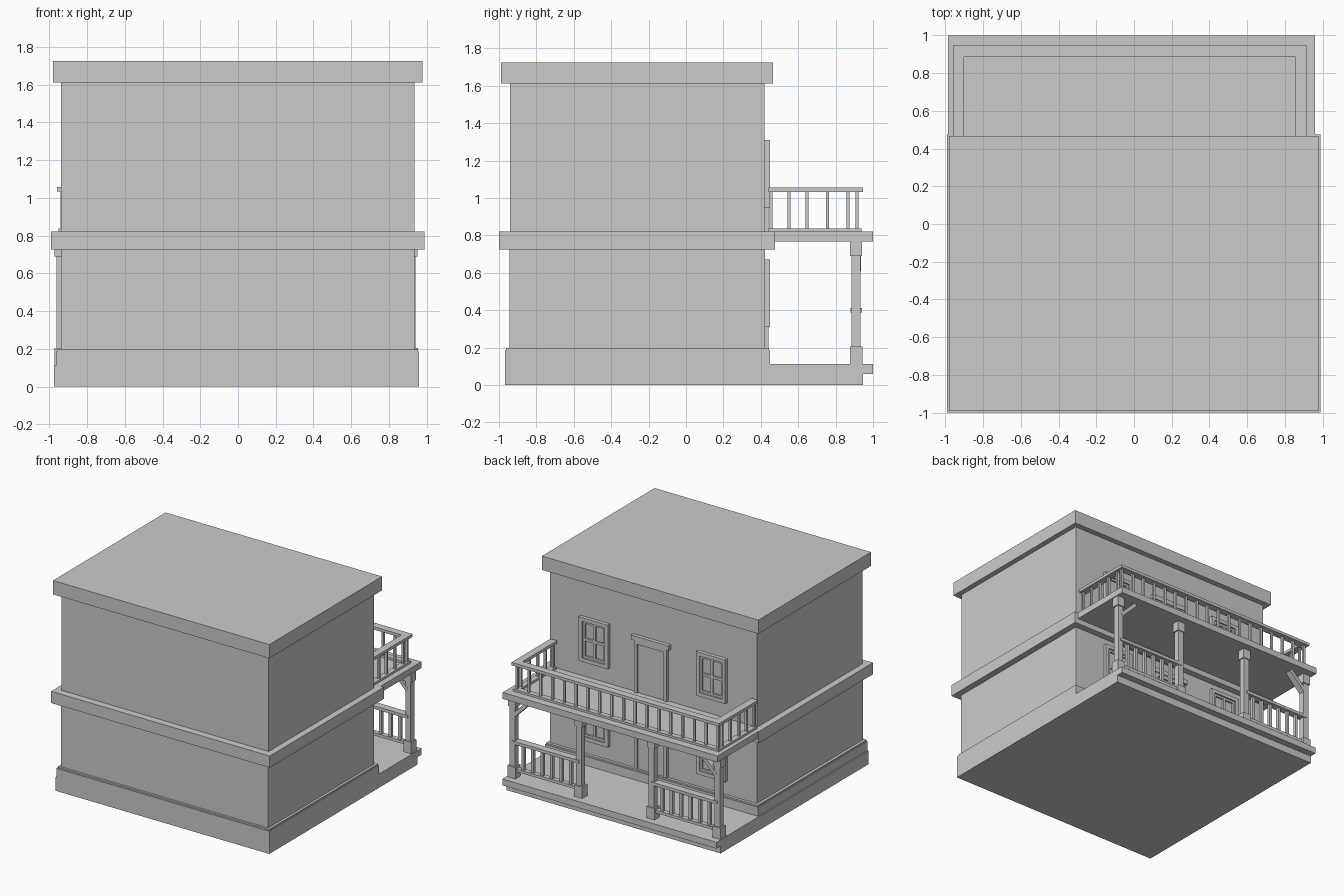
import bpy, bmesh, math
from mathutils import Matrix, Vector


def make(name, boxes, origin=(0, 0, 0)):
    """One object made of boxes given as (x0, x1, y0, y1, z0, z1)."""
    bm = bmesh.new()
    for x0, x1, y0, y1, z0, z1 in boxes:
        mat = Matrix.Translation(((x0 + x1) / 2, (y0 + y1) / 2, (z0 + z1) / 2))
        mat = mat @ Matrix.Diagonal((x1 - x0, y1 - y0, z1 - z0, 1))
        bmesh.ops.create_cube(bm, size=1, matrix=mat)
    me = bpy.data.meshes.new(name)
    bm.to_mesh(me)
    bm.free()
    ob = bpy.data.objects.new(name, me)
    ob.location = origin
    bpy.context.collection.objects.link(ob)
    return ob


def spread(a, b, n):
    return [a + (b - a) * i / (n - 1) for i in range(n)]


# Main building masses
make("foundation", [(-0.975, 0.96, -0.967, 0.945, 0, 0.11)])
make("plinth", [(-0.965, 0.96, -0.967, 0.45, 0.11, 0.185)])
make("plinth_cap", [(-0.96, 0.955, -0.962, 0.445, 0.185, 0.197)])
make("lower_walls", [(-0.937, 0.935, -0.945, 0.422, 0.19, 0.73)])
make("storey_band", [(-0.99, 0.987, -1.0, 0.475, 0.725, 0.82)])
make("upper_walls", [(-0.937, 0.935, -0.94, 0.42, 0.81, 1.62)])
make("roof_slab", [(-0.98, 0.977, -0.99, 0.465, 1.612, 1.725)])

# Porch floor edge and balcony deck
make("porch_floor", [(-0.975, 0.96, 0.45, 1.0, 0.06, 0.112)])
make("balcony_deck", [(-0.985, 0.958, 0.47, 1.0, 0.768, 0.82)])

# Porch posts
YC = 0.91
POSTS = (-0.937, -0.34, 0.315, 0.917)
for x in POSTS:
    make("porch_post", [
        (-0.036, 0.036, -0.034, 0.034, 0.11, 0.205),
        (-0.024, 0.024, -0.024, 0.024, 0.20, 0.70),
        (-0.034, 0.034, -0.032, 0.032, 0.69, 0.77)], (x, YC, 0))

# Diagonal braces at the outer posts
for x, s in ((POSTS[0], 1), (POSTS[3], -1)):
    brace = make("post_brace", [(-0.10, 0.10, -0.026, 0.026, -0.015, 0.015)],
                 (x + s * 0.08, YC, 0.69))
    brace.rotation_euler = (0, -s * math.radians(45), 0)

# Porch railings between outer pairs of posts
for a, b in ((POSTS[0], POSTS[1]), (POSTS[2], POSTS[3])):
    parts = [(a, b, 0.88, 0.94, 0.388, 0.413), (a, b, 0.89, 0.93, 0.165, 0.188)]
    for x in spread(a, b, 8)[1:-1]:
        parts.append((x - 0.012, x + 0.012, YC - 0.012, YC + 0.012, 0.18, 0.395))
    make("porch_railing", parts)

# Balcony railing: front run and two side runs
L, R = -0.93, 0.887
parts = []
for w, z0, z1 in ((0.03, 1.032, 1.056), (0.022, 0.82, 0.838)):
    parts.append((L - w, R + w, 0.915 - w, 0.915 + w, z0, z1))
    for x in (L, R):
        parts.append((x - w, x + w, 0.44, 0.915 - w, z0, z1))
points = [(x, 0.913) for x in spread(L, R, 18)]
points += [(x, y) for x in (L, R) for y in (0.455, 0.55, 0.648, 0.757, 0.865)]
for x, y in points:
    parts.append((x - 0.01, x + 0.01, y - 0.008, y + 0.008, 0.83, 1.04))
make("balcony_railing", parts)

# Windows: outer trim, sash with cross bars, glass
for z in (0.31, 0.95):
    for x in (0.524, -0.537):
        w, h, t = 0.132, 0.36, 0.03
        i = w - t
        make("window_frame", [
            (-w, -i, 0.41, 0.45, 0, h), (i, w, 0.41, 0.45, 0, h),
            (-i, i, 0.41, 0.45, 0, t), (-i, i, 0.41, 0.45, h - t, h)], (x, 0, z))
        s = i - 0.018
        make("window_sash", [
            (-i, -s, 0.41, 0.438, t, h - t), (s, i, 0.41, 0.438, t, h - t),
            (-s, s, 0.41, 0.438, t, t + 0.018), (-s, s, 0.41, 0.438, h - t - 0.018, h - t),
            (-0.011, 0.011, 0.41, 0.437, t, h - t),
            (-s, s, 0.41, 0.436, h / 2 - 0.011, h / 2 + 0.011)], (x, 0, z))
        make("window_glass", [(-i, i, 0.41, 0.425, t, h - t)], (x, 0, z))

# Doors: jambs, lintel, panel
for z0, z1 in ((0.11, 0.61), (0.82, 1.25)):
    make("door_frame", [
        (-0.135, 0.16, 0.41, 0.442, z1 - 0.03, z1),
        (-0.135, -0.108, 0.41, 0.442, z0, z1), (0.133, 0.16, 0.41, 0.442, z0, z1),
        (-0.158, 0.183, 0.41, 0.45, z1, z1 + 0.037)])
    make("door_panel", [(-0.108, 0.133, 0.41, 0.428, z0, z1 - 0.03)])
